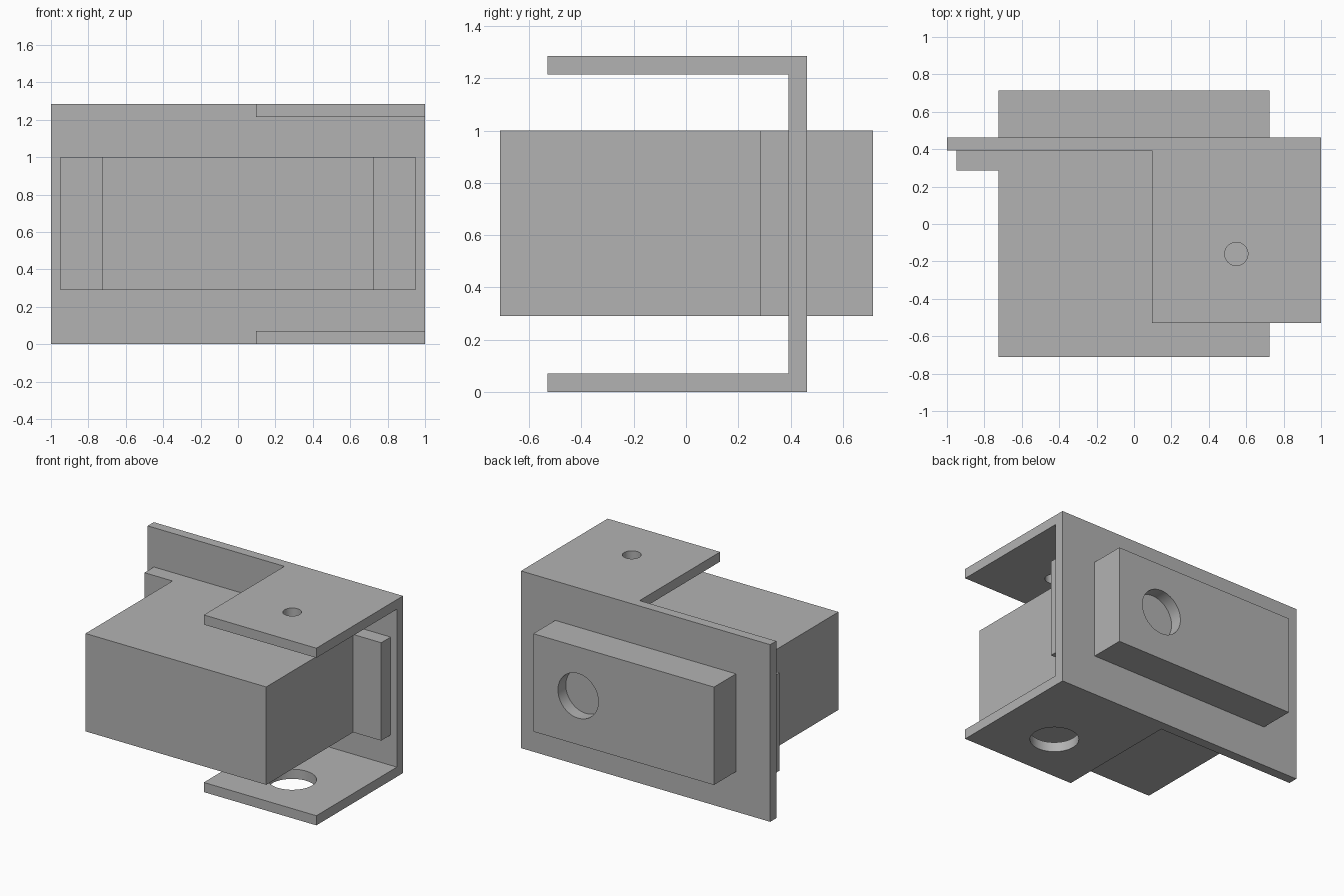
import bpy
import bmesh
from mathutils import Matrix, Vector
from math import pi, radians

if "Cube" in bpy.data.objects:
    bpy.data.objects.remove(bpy.data.objects["Cube"], do_unlink=True)

grey = bpy.data.materials.new("plain grey")
grey.use_nodes = True
COLOUR = (0.45, 0.45, 0.45, 1)
grey.diffuse_color = COLOUR
grey.node_tree.nodes["Principled BSDF"].inputs["Base Color"].default_value = COLOUR


def add_object(name, bm):
    bmesh.ops.recalc_face_normals(bm, faces=bm.faces)
    mesh = bpy.data.meshes.new(name)
    bm.to_mesh(mesh)
    bm.free()
    mesh.materials.append(grey)
    obj = bpy.data.objects.new(name, mesh)
    bpy.context.collection.objects.link(obj)
    return obj


def prism(name, profile, direction):
    """Extrude a closed outline along a direction."""
    bm = bmesh.new()
    face = bm.faces.new([bm.verts.new(p) for p in profile])
    grown = bmesh.ops.extrude_face_region(bm, geom=[face], use_keep_orig=True)
    moved = [v for v in grown["geom"] if isinstance(v, bmesh.types.BMVert)]
    bmesh.ops.translate(bm, verts=moved, vec=Vector(direction))
    return add_object(name, bm)


def cylinder(name, centre, radius, depth, rotation=Matrix()):
    bm = bmesh.new()
    bmesh.ops.create_cone(bm, cap_ends=True, segments=64, radius1=radius,
                          radius2=radius, depth=depth,
                          matrix=Matrix.Translation(centre) @ rotation)
    return add_object(name, bm)


def cut(obj, cutters):
    """Subtract the cutters from an object, then delete them."""
    bpy.ops.object.select_all(action='DESELECT')
    bpy.context.view_layer.objects.active = obj
    obj.select_set(True)
    for cutter in cutters:
        cutter.hide_render = True
        mod = obj.modifiers.new("cut", 'BOOLEAN')
        mod.operation = 'DIFFERENCE'
        mod.solver = 'EXACT'
        mod.object = cutter
        bpy.ops.object.modifier_apply(modifier=mod.name)
        bpy.data.objects.remove(cutter, do_unlink=True)
    bpy.ops.object.shade_smooth_by_angle(angle=radians(30))


# Bracket: U-shaped sheet seen from the side, running the full width
TOP, SHEET = 1.285, 0.07
FRONT, BACK = -0.53, 0.463
INNER = BACK - SHEET
u_shape = [(FRONT, 0), (BACK, 0), (BACK, TOP), (FRONT, TOP),
           (FRONT, TOP - SHEET), (INNER, TOP - SHEET), (INNER, SHEET), (FRONT, SHEET)]
bracket = prism("bracket", [(-1, y, z) for y, z in u_shape], (2, 0, 0))

# Trim the tabs to the left half and drill a small top and a large bottom hole
trim = prism("tab_trim", [(-1.2, -1, -1), (0.097, -1, -1),
                          (0.097, INNER, -1), (-1.2, INNER, -1)], (0, 0, 3))
top_hole = cylinder("top_hole", (0.547, -0.16, TOP), 0.062, 0.4)
bottom_hole = cylinder("bottom_hole", (0.547, -0.16, 0), 0.16, 0.4)
cut(bracket, [trim, top_hole, bottom_hole])

# Housing: T-shaped plan with side flanges resting against the bracket
half_plan = [(0.725, -0.712), (0.725, 0.285), (0.95, 0.285),
             (0.95, INNER), (0.725, INNER), (0.725, 0.715)]
plan = half_plan + [(-x, y) for x, y in reversed(half_plan)]
housing = prism("housing", [(x, y, 0.29) for x, y in plan], (0, 0, 0.71))

# Shallow round recess in the back of the housing
recess = cylinder("back_recess", (0.365, 0.715, 0.645), 0.162, 0.18,
                  Matrix.Rotation(pi / 2, 4, 'X'))
cut(housing, [recess])
